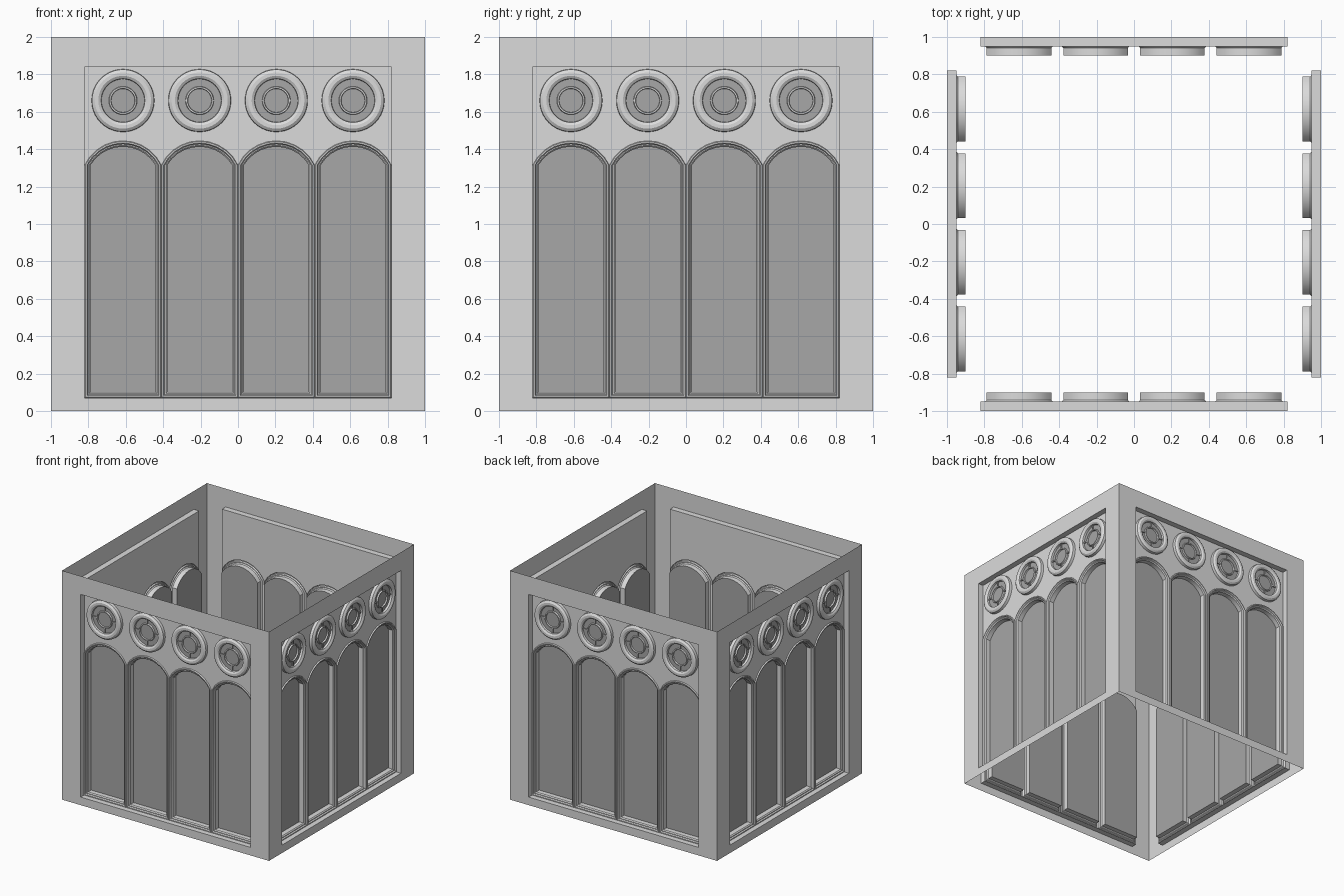
import bpy, bmesh, math
from mathutils import Matrix

cube = bpy.data.objects.get("Cube")
if cube:
    bpy.data.objects.remove(cube)


def material(name, value):
    m = bpy.data.materials.new(name)
    m.use_nodes = True
    col = (value, value, value, 1)
    m.diffuse_color = col
    m.node_tree.nodes["Principled BSDF"].inputs["Base Color"].default_value = col
    return m


STONE = material("light stone", 0.71)
PANE = material("grey pane", 0.385)

HALF, SILL, HEAD, SPRING = 0.82, 0.07, 1.84, 1.315
BAY = HALF / 4                   # half the width of one window bay
CENTRES = [BAY * k for k in (-3, -1, 1, 3)]
PANEL, GLASS = 0.05, 0.10        # depths behind the outer face
SUNK = 0.042                     # depth of the sunk band in a medallion


def face_out(bm, faces):
    """Make a piece consistent and turn it towards the front (-y)."""
    bmesh.ops.recalc_face_normals(bm, faces=faces)
    if sum(f.normal.y * f.calc_area() for f in faces) > 0:
        bmesh.ops.reverse_faces(bm, faces=faces)


def loft(bm, loops, cap=False):
    """Bridge closed loops of (x, depth, z); optionally close the last as a pane."""
    rings = [[bm.verts.new((x, d - 1, z)) for x, d, z in loop] for loop in loops]
    faces = []
    for a, b in zip(rings, rings[1:]):
        n = len(a)
        for i in range(n):
            j = (i + 1) % n
            faces.append(bm.faces.new((a[i], a[j], b[j], b[i])))
    if cap:
        pane = bm.faces.new(rings[-1])
        pane.material_index = 1
        faces.append(pane)
    face_out(bm, faces)
    return faces


def finish(bm, name, turn, smooth=False):
    """Make the object and turn it to its side of the box."""
    bm.transform(Matrix.Rotation(turn, 4, 'Z'))
    mesh = bpy.data.meshes.new(name)
    bm.to_mesh(mesh)
    bm.free()
    mesh.materials.append(STONE)
    mesh.materials.append(PANE)
    ob = bpy.data.objects.new(name, mesh)
    bpy.context.collection.objects.link(ob)
    if smooth:
        bpy.ops.object.select_all(action='DESELECT')
        ob.select_set(True)
        bpy.context.view_layer.objects.active = ob
        bpy.ops.object.shade_smooth_by_angle(angle=math.radians(30))


def rect(half, low, high, d):
    return [(-half, d, low), (half, d, low), (half, d, high), (-half, d, high)]


def arch(cx, inset, steps=10):
    """Segmental arch points from left to right as (x, z)."""
    w, rise = BAY - inset, 0.13 - inset
    r = (w * w + rise * rise) / (2 * rise)
    top = math.asin(w / r)
    pts = []
    for i in range(steps + 1):
        a = -top + 2 * top * i / steps
        pts.append((cx + r * math.sin(a), SPRING + rise - r + r * math.cos(a)))
    return pts


def window_loop(cx, inset, d):
    w, low = BAY - inset, SILL + inset
    pts = arch(cx, inset) + [(cx + w, low), (cx - w, low)]
    return [(x, d, z) for x, z in pts]


def circle(cx, r, d, n=40):
    return [(cx + r * math.cos(2 * math.pi * i / n), d,
             1.66 + r * math.sin(2 * math.pi * i / n)) for i in range(n)]


def frame(side, turn):
    bm = bmesh.new()
    loft(bm, [rect(1, 0, 2, 0), rect(HALF, SILL, HEAD, 0), rect(HALF, SILL, HEAD, PANEL)])
    finish(bm, side + "_frame", turn)


def arcade_panel(side, turn):
    """Sheet above the arches that carries the medallions."""
    bm = bmesh.new()
    for cx in CENTRES:
        pts = arch(cx, 0)
        for (xa, za), (xb, zb) in zip(pts, pts[1:]):
            quad = ((xa, za), (xb, zb), (xb, HEAD), (xa, HEAD))
            bm.faces.new([bm.verts.new((x, PANEL - 1, z)) for x, z in quad])
    bmesh.ops.remove_doubles(bm, verts=bm.verts, dist=0.0005)
    bm.normal_update()
    face_out(bm, bm.faces[:])
    finish(bm, side + "_arcade_panel", turn)


def windows(side, turn):
    """Arched moulding around a deep pocket closed by the pane."""
    profile = ((0, PANEL), (0.004, 0.04), (0.012, 0.04), (0.018, 0.05),
               (0.024, 0.05), (0.032, 0.058), (0.032, GLASS))
    bm = bmesh.new()
    for cx in CENTRES:
        loft(bm, [window_loop(cx, inset, d) for inset, d in profile], cap=True)
    finish(bm, side + "_arched_windows", turn, smooth=True)


def medallions(side, turn):
    """Round rosettes: outer ring, sunk band, inner ring, centre disc."""
    profile = ((0.168, PANEL), (0.166, 0.026), (0.15, 0.015), (0.132, 0.015), (0.117, 0.024),
               (0.115, SUNK), (0.076, SUNK), (0.073, 0.03), (0.065, 0.03), (0.063, SUNK))
    bm = bmesh.new()
    for cx in CENTRES:
        for f in loft(bm, [circle(cx, r, d) for r, d in profile], cap=True):
            if all(abs(v.co.y + 1 - SUNK) < 0.001 for v in f.verts):
                f.material_index = 1
        # four spokes across the sunk band
        for q in range(4):
            spot = (Matrix.Translation((cx, SUNK - 1, 1.66))
                    @ Matrix.Rotation(q * math.pi / 2, 4, 'Y')
                    @ Matrix.Translation((0.095, 0, 0))
                    @ Matrix.Diagonal((0.042, 0.015, 0.012, 1)))
            spoke = bmesh.ops.create_cube(bm, size=1, matrix=spot)
            for f in {f for v in spoke["verts"] for f in v.link_faces}:
                f.material_index = 1
    finish(bm, side + "_medallions", turn, smooth=True)


# The same wall on all four sides
for i, side in enumerate(("front", "left", "back", "right")):
    for part in (frame, arcade_panel, windows, medallions):
        part(side, i * math.pi / 2)
